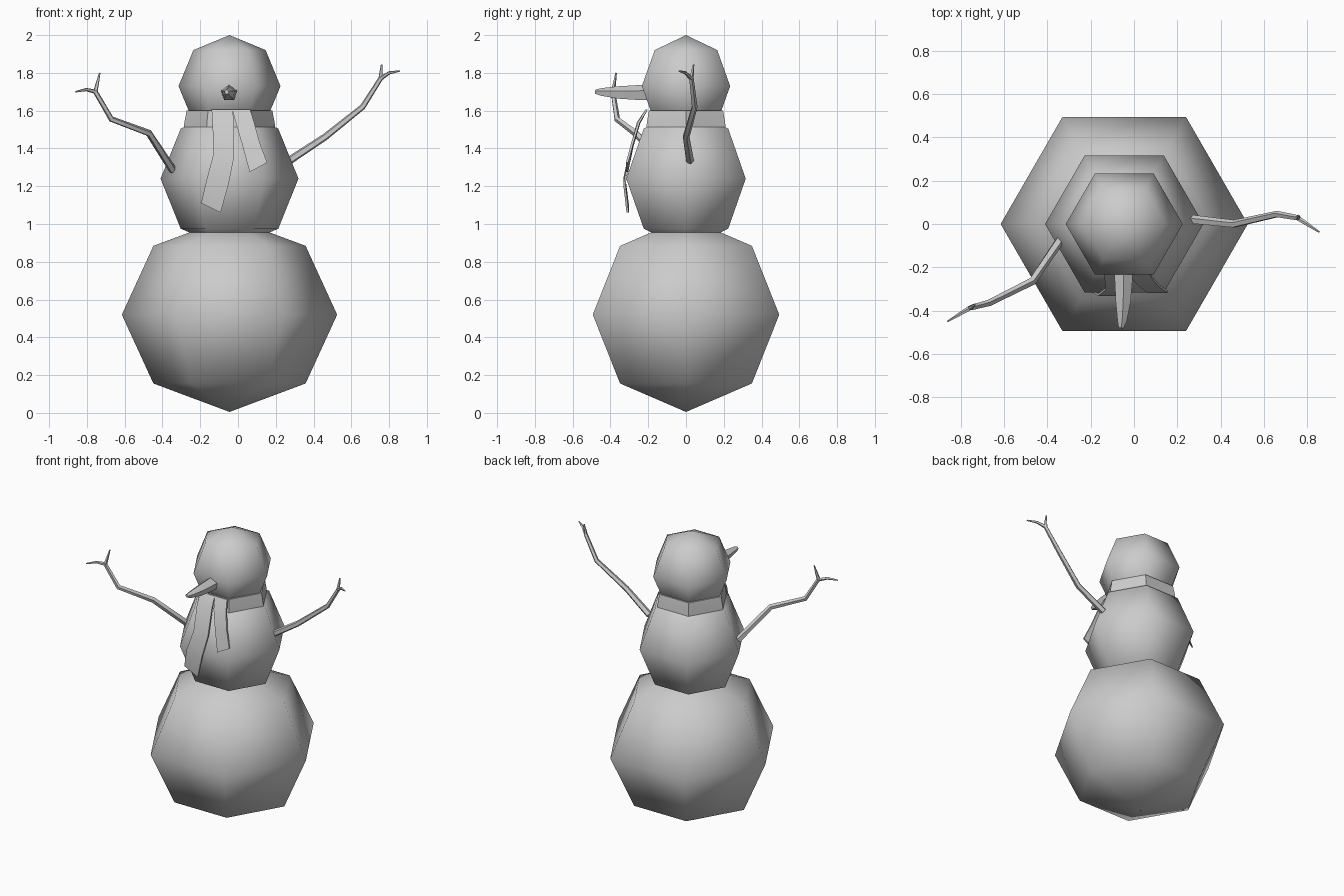
import bpy, bmesh, math
from mathutils import Vector

if "Cube" in bpy.data.objects:
    bpy.data.objects.remove(bpy.data.objects["Cube"])

CX = -0.045


def loft(name, sections, smooth=True):
    """Skin a list of (rings of) point sections, capping both ends."""
    bm = bmesh.new()
    for rings in sections:
        rows = [[bm.verts.new(p) for p in r] for r in rings]
        n = len(rows[0])
        for a, b in zip(rows, rows[1:]):
            for i in range(n):
                j = (i + 1) % n
                bm.faces.new((a[i], a[j], b[j], b[i]))
        bm.faces.new(rows[0][::-1])
        bm.faces.new(rows[-1])
    bmesh.ops.recalc_face_normals(bm, faces=bm.faces)
    me = bpy.data.meshes.new(name)
    bm.to_mesh(me)
    bm.free()
    ob = bpy.data.objects.new(name, me)
    bpy.context.collection.objects.link(ob)
    if smooth:
        bpy.ops.object.select_all(action='DESELECT')
        bpy.context.view_layer.objects.active = ob
        ob.select_set(True)
        bpy.ops.object.shade_smooth_by_angle(angle=math.radians(40))
    return ob


def tube(points, radii, sides=5):
    """Rings of a tapered tube following the points."""
    pts = [Vector(p) for p in points]
    rings = []
    for k, p in enumerate(pts):
        t = (pts[min(k + 1, len(pts) - 1)] - pts[max(k - 1, 0)]).normalized()
        ref = Vector((0, 0, 1)) if abs(t.y) > 0.8 else Vector((0, 1, 0))
        u = (ref - t * ref.dot(t)).normalized()
        v = t.cross(u)
        rings.append([p + radii[k] * (u * math.cos(a) + v * math.sin(a))
                      for a in (2 * math.pi * i / sides for i in range(sides))])
    return rings


# Snowballs: six-sided spheres, slightly squashed or stretched
for name, r, rz, z in (("bottom_snowball", 0.57, 0.515, 0.52),
                       ("middle_snowball", 0.365, 0.375, 1.24),
                       ("head_snowball", 0.27, 0.27, 1.73)):
    bpy.ops.mesh.primitive_uv_sphere_add(segments=6, ring_count=4, radius=1,
                                         location=(CX, 0, z),
                                         rotation=(0, 0, math.pi / 2))
    ball = bpy.context.object
    ball.name = name
    ball.scale = (r, r, rz)
    bpy.ops.object.shade_smooth()

# Carrot nose, slightly bent
loft("nose", [tube([(-0.047, -0.18, 1.692), (-0.048, -0.26, 1.692),
                    (-0.05, -0.36, 1.693), (-0.055, -0.45, 1.697),
                    (-0.06, -0.48, 1.699)],
                   [0.046, 0.043, 0.036, 0.022, 0.012])])

# Scarf collar
loft("scarf_collar", [[[(CX + r * math.cos(i * math.pi / 3),
                         r * math.sin(i * math.pi / 3), z) for i in range(6)]
                       for r, z in ((0.243, 1.49), (0.24, 1.53), (0.227, 1.60))]])


# Scarf tails: thin ribbons given as left edge, right edge and depth
def ribbon(name, rows, t=0.012):
    rings = [[(xl, y, zl), (xr, y, zr), (xr, y + t, zr), (xl, y + t, zl)]
             for xl, zl, xr, zr, y in rows]
    loft(name, [rings])


ribbon("scarf_tail_long", [(-0.14, 1.605, -0.03, 1.605, -0.215),
                           (-0.135, 1.54, -0.02, 1.54, -0.26),
                           (-0.13, 1.37, -0.02, 1.36, -0.305),
                           (-0.165, 1.24, -0.05, 1.21, -0.332),
                           (-0.195, 1.11, -0.092, 1.06, -0.315)])
ribbon("scarf_tail_short", [(-0.03, 1.605, 0.065, 1.605, -0.215),
                            (-0.01, 1.53, 0.085, 1.54, -0.255),
                            (0.025, 1.41, 0.115, 1.43, -0.29),
                            (0.062, 1.275, 0.155, 1.325, -0.318)])


# Twig arms: main branch plus two-part long finger and short finger
def arm(name, branch, long_tip, short_tip):
    end = Vector(branch[-1])

    def mid(p):
        return end.lerp(Vector(p), 0.45)
    mid_long = mid(long_tip) + Vector((0, 0, 0.012))
    loft(name, [tube(branch, [0.022, 0.019, 0.016, 0.013]),
                tube([end, mid_long, long_tip], [0.012, 0.009, 0.004]),
                tube([end, mid(short_tip), short_tip], [0.012, 0.009, 0.004])])


arm("arm_right", [(0.27, 0.02, 1.335), (0.46, 0.0, 1.46), (0.66, 0.045, 1.62),
                  (0.755, 0.028, 1.77)],
    (0.855, -0.038, 1.81), (0.76, 0.04, 1.845))
arm("arm_left", [(-0.345, -0.08, 1.285), (-0.47, -0.265, 1.48),
                 (-0.67, -0.365, 1.555), (-0.755, -0.387, 1.70)],
    (-0.86, -0.45, 1.70), (-0.732, -0.37, 1.80))
